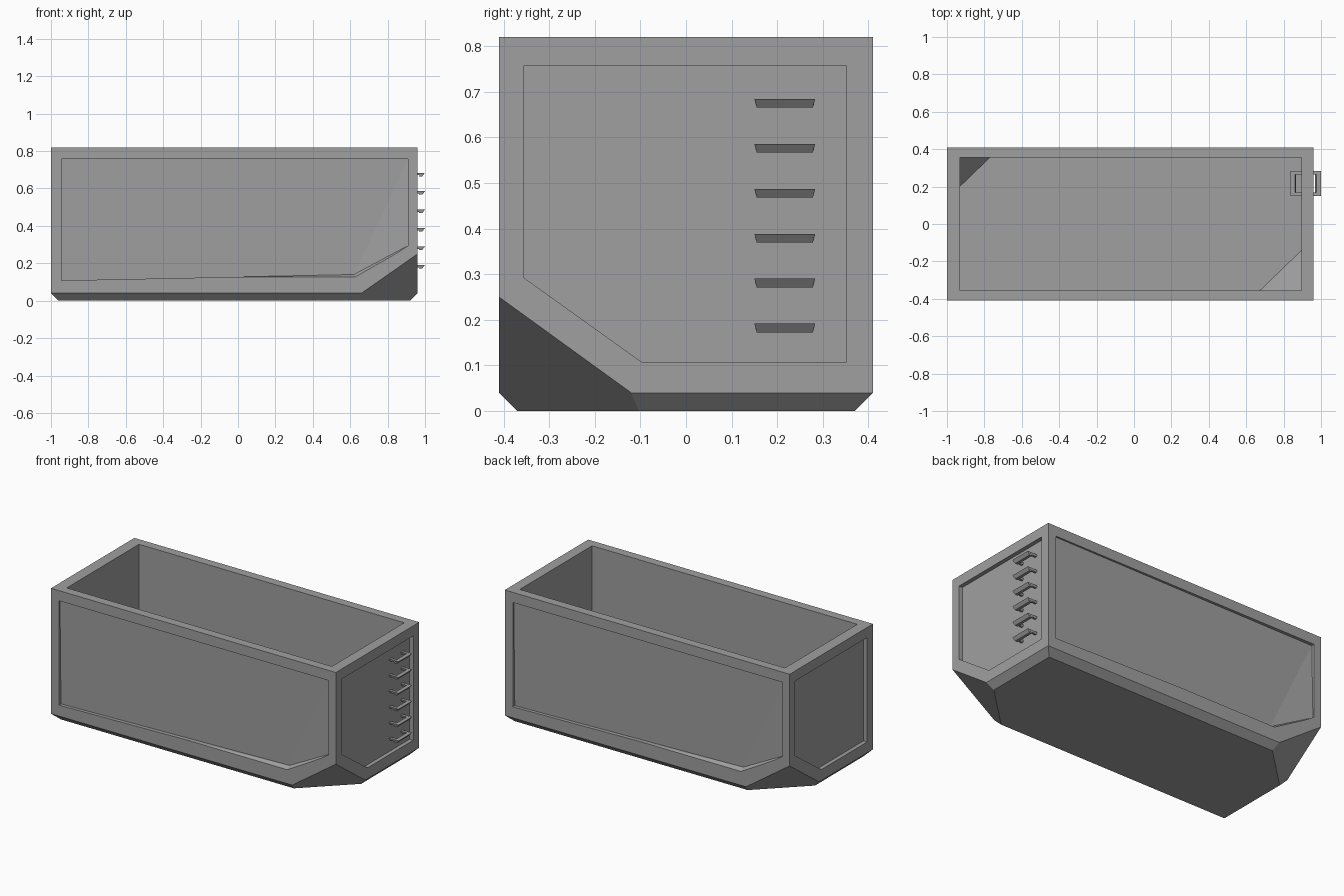
import bpy, bmesh
from mathutils import Vector

if "Cube" in bpy.data.objects:
    bpy.data.objects.remove(bpy.data.objects["Cube"])

steel = bpy.data.materials.new("grey steel")
steel.use_nodes = True
GREY = (0.35, 0.35, 0.35, 1)
steel.diffuse_color = GREY
steel.node_tree.nodes["Principled BSDF"].inputs["Base Color"].default_value = GREY

MID = -0.02  # x of the tub's half-turn symmetry axis


def turn(p):
    return (2 * MID - p[0], -p[1], p[2])


def finish(bm, name):
    bmesh.ops.recalc_face_normals(bm, faces=bm.faces)
    mesh = bpy.data.meshes.new(name)
    bm.to_mesh(mesh)
    bm.free()
    mesh.materials.append(steel)
    obj = bpy.data.objects.new(name, mesh)
    bpy.context.collection.objects.link(obj)
    return obj


def add_box(bm, lo, hi):
    corners = [bm.verts.new((x, y, z)) for x in (lo[0], hi[0])
               for y in (lo[1], hi[1]) for z in (lo[2], hi[2])]
    bmesh.ops.convex_hull(bm, input=corners)
    bmesh.ops.dissolve_limit(bm, angle_limit=0.01, verts=bm.verts, edges=bm.edges)


def slice_off(bm, point, normal):
    geom = bm.verts[:] + bm.edges[:] + bm.faces[:]
    bmesh.ops.bisect_plane(bm, geom=geom, plane_co=point, plane_no=normal, clear_outer=True)
    bmesh.ops.holes_fill(bm, edges=[e for e in bm.edges if e.is_boundary], sides=0)


def cut_corners(bm, lift_front, lift_back):
    # sloped cuts at two opposite lower corners
    n = Vector((0.7, -0.724, -1))
    p = (0.66, -0.41, 0.04 + lift_front)
    slice_off(bm, p, n)
    p = (0.66, -0.41, 0.04 + lift_back)
    slice_off(bm, turn(p), (-n.x, -n.y, n.z))


def panel_cutter(name, outer, inner, faces, flip):
    place = turn if flip else (lambda p: p)
    bm = bmesh.new()
    a = [bm.verts.new(place(p)) for p in outer]
    b = [bm.verts.new(place(p)) for p in inner]
    bm.faces.new(a)
    for f in faces:
        bm.faces.new([b[i] for i in f])
    for i in range(len(a)):
        j = (i + 1) % len(a)
        bm.faces.new((a[i], a[j], b[j], b[i]))
    bmesh.ops.triangulate(bm, faces=[f for f in bm.faces if len(f.verts) == 4])
    return finish(bm, name)


# tub shell with chamfered base
bm = bmesh.new()
add_box(bm, (-1, -0.41, 0), (0.96, 0.41, 0.82))
for x, y, nx, ny in ((0.96, 0, 1, 0), (-1, 0, -1, 0), (0, 0.41, 0, 1), (0, -0.41, 0, -1)):
    slice_off(bm, (x, y, 0.04), (nx, ny, -1))
cut_corners(bm, 0, 0)
tub = finish(bm, "tub")

# open inside
bm = bmesh.new()
add_box(bm, (-0.93, -0.355, 0.08), (0.895, 0.355, 1))
cut_corners(bm, 0.07, 0.03)
cutters = [finish(bm, "inside_cutter")]

# recessed panels: creased long sides, flat ends
long_outline = ((-0.945, 0.757), (0.91, 0.757), (0.91, 0.295), (0.635, 0.108), (-0.945, 0.108))
long_floor = ((-0.945, 0.757, 0.01), (0.91, 0.757, 0.02), (0.91, 0.295, 0.01),
              (0.62, 0.14, 0.03), (-0.945, 0.108, 0.02))
end_outline = ((-0.355, 0.757), (0.352, 0.757), (0.352, 0.108), (-0.098, 0.108), (-0.355, 0.292))
for flip in (False, True):
    cutters.append(panel_cutter(
        "long_panel_cutter",
        [(x, -0.45, z) for x, z in long_outline],
        [(x, -0.41 + d, z) for x, z, d in long_floor],
        ((0, 1, 3), (1, 2, 3), (0, 3, 4)), flip))
    cutters.append(panel_cutter(
        "end_panel_cutter",
        [(1, y, z) for y, z in end_outline],
        [(0.935, y, z) for y, z in end_outline],
        ((0, 1, 2, 3, 4),), flip))

bpy.context.view_layer.objects.active = tub
for cutter in cutters:
    cutter.hide_render = True
    mod = tub.modifiers.new("cut", 'BOOLEAN')
    mod.operation = 'DIFFERENCE'
    mod.solver = 'EXACT'
    mod.object = cutter
    bpy.ops.object.modifier_apply(modifier=mod.name)
    bpy.data.objects.remove(cutter)


# ladder rungs: loops through the end wall
def prism(bm, top, bottom):
    rings = [[bm.verts.new((x, y, z)) for x, y in ((x0, y0), (x1, y0), (x1, y1), (x0, y1))]
             for x0, x1, y0, y1, z in (top, bottom)]
    bm.faces.new(rings[0])
    bm.faces.new(rings[1])
    for i in range(4):
        j = (i + 1) % 4
        bm.faces.new((rings[0][i], rings[0][j], rings[1][j], rings[1][i]))


for k in range(6):
    z = 0.665 - k * 0.0985
    bm = bmesh.new()
    prism(bm, (0.975, 1.0, 0.15, 0.283, z + 0.019), (0.968, 0.985, 0.155, 0.278, z))
    prism(bm, (0.838, 0.86, 0.15, 0.283, z + 0.019), (0.85, 0.867, 0.155, 0.278, z))
    for y0, y1 in ((0.15, 0.168), (0.265, 0.283)):
        prism(bm, (0.85, 0.985, y0, y1, z + 0.019), (0.855, 0.98, y0 + 0.003, y1 - 0.003, z + 0.006))
    finish(bm, "ladder_rung_%d" % (k + 1))
